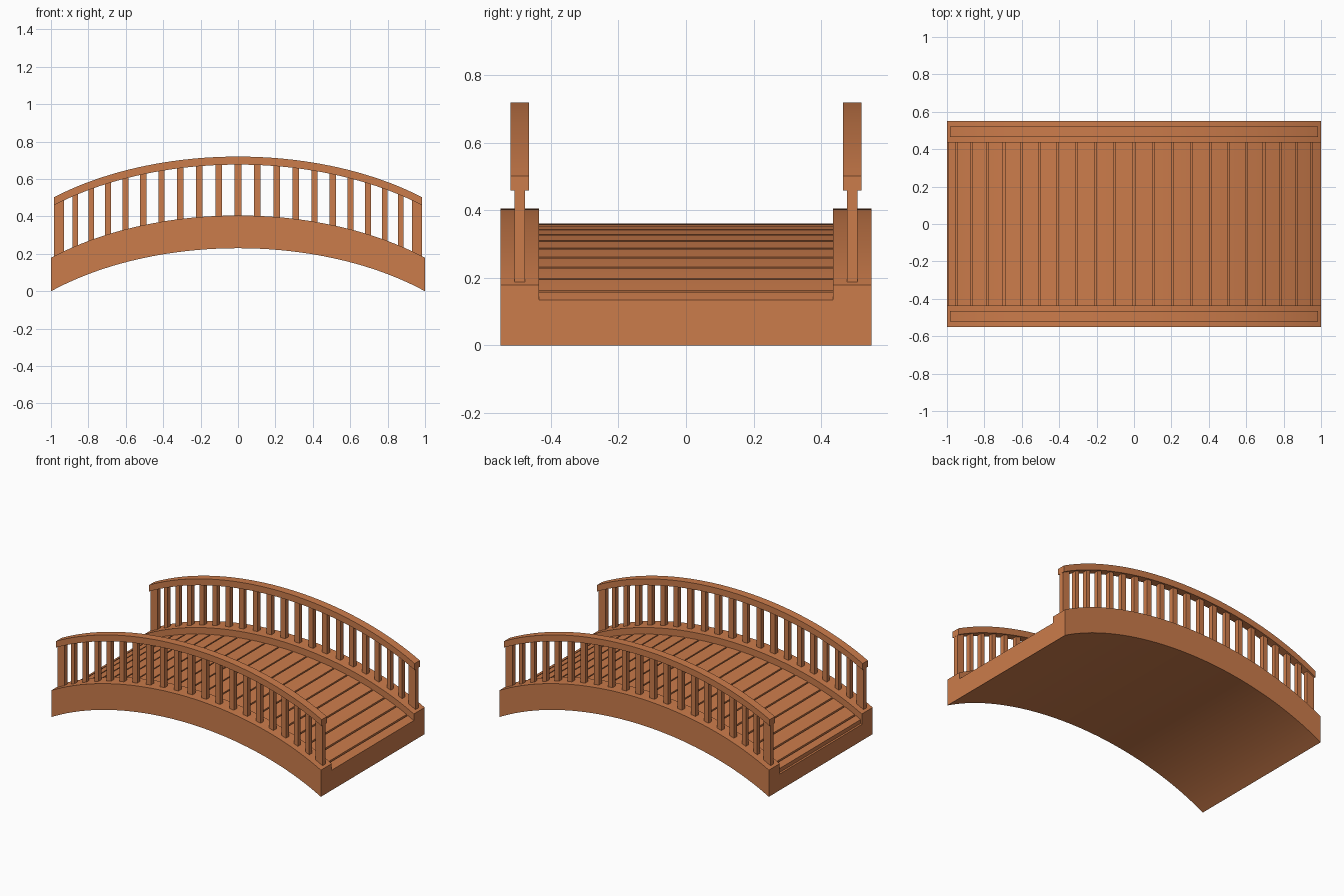
import bpy
import bmesh
import math

cube = bpy.data.objects.get("Cube")
if cube:
    bpy.data.objects.remove(cube, do_unlink=True)

wood = bpy.data.materials.new("warm_brown_wood")
wood.use_nodes = True
colour = (0.6, 0.2, 0.07, 1)
wood.diffuse_color = colour
wood.node_tree.nodes["Principled BSDF"].inputs["Base Color"].default_value = colour

BEND = 1.466   # horizontal radius of the elliptical arch
DROP = 0.226   # fall from the crown to the ends


def fall(x):
    """Fraction of the full drop reached at x (0 at the crown, 1 at the ends)."""
    return (1 - math.sqrt(1 - (x / BEND) ** 2)) / (1 - math.sqrt(1 - 1 / BEND ** 2))


def sweep(bm, x0, x1, section, steps):
    """Loft a closed section of (y, crown height, drop) along the arch."""
    rings = []
    for i in range(steps + 1):
        x = x0 + (x1 - x0) * i / steps
        rings.append([bm.verts.new((x, y, crown - drop * fall(x)))
                      for y, crown, drop in section])
    n = len(section)
    for a, b in zip(rings, rings[1:]):
        for k in range(n):
            m = (k + 1) % n
            bm.faces.new((a[k], a[m], b[m], b[k]))
    bm.faces.new(rings[0])
    bm.faces.new(rings[-1][::-1])


def box(y, width, low, high):
    a, b = y - width / 2, y + width / 2
    return [(a, low, DROP), (b, low, DROP), (b, high, DROP), (a, high, DROP)]


def finish(bm, name):
    bmesh.ops.recalc_face_normals(bm, faces=bm.faces)
    mesh = bpy.data.meshes.new(name)
    bm.to_mesh(mesh)
    bm.free()
    mesh.materials.append(wood)
    obj = bpy.data.objects.new(name, mesh)
    bpy.context.collection.objects.link(obj)
    bpy.ops.object.select_all(action='DESELECT')
    obj.select_set(True)
    bpy.context.view_layer.objects.active = obj
    bpy.ops.object.shade_smooth_by_angle(angle=math.radians(30))


# Evenly spaced stations along the bent arch
stations = [BEND * math.sin(0.0706 * i) for i in range(-10, 11)]

# Arched body: raised side beams with a recessed bed between them
outer, inner, beam_top, bed_top = 0.55, 0.435, 0.405, 0.335
half = [(outer, 0.23, 0.23), (outer, beam_top, DROP),
        (inner, beam_top, DROP), (inner, bed_top, DROP)]
bm = bmesh.new()
sweep(bm, -1, 1, half + [(-y, c, d) for y, c, d in reversed(half)], 48)
finish(bm, "arched_body")

# Deck planks with narrow gaps at the stations
gap = 0.009
edges = [-0.996] + stations + [1 + gap / 2]
bm = bmesh.new()
for a, b in zip(edges, edges[1:]):
    sweep(bm, a + gap / 2, b - gap / 2, box(0, 2 * inner, bed_top - 0.005, 0.361), 3)
finish(bm, "deck_planks")

# Railings on both sides
for side, label in ((1, "back"), (-1, "front")):
    y = side * 0.4925
    bm = bmesh.new()
    sweep(bm, -0.985, 0.985, box(y, 0.055, 0.677, 0.72), 48)
    finish(bm, label + "_handrail")

    bm = bmesh.new()
    for x in stations[1:-1]:
        w = 0.035 * math.sqrt(1 - (x / BEND) ** 2)
        sweep(bm, x - w / 2, x + w / 2, box(y, 0.031, 0.395, 0.685), 1)
    finish(bm, label + "_balusters")

    bm = bmesh.new()
    for s in (-1, 1):
        sweep(bm, s * 0.983, s * 0.93, box(y, 0.031, 0.395, 0.685), 1)
    finish(bm, label + "_end_posts")
